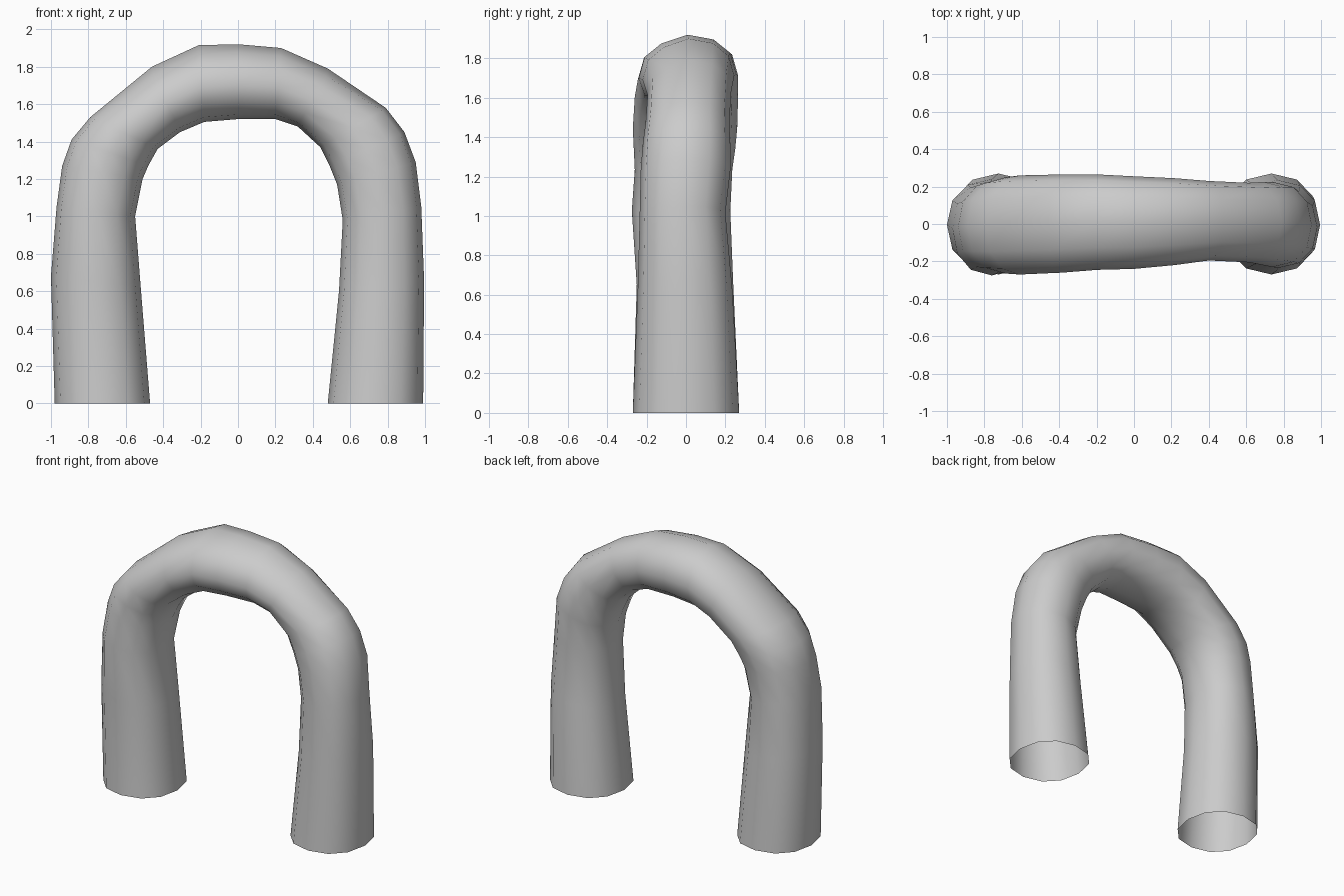
import bpy, bmesh, math

if "Cube" in bpy.data.objects:
    bpy.data.objects.remove(bpy.data.objects["Cube"])

# Rings along the arch: outer (x, z), inner (x, z), front y, back y
RINGS = [
    (-.98, 0, -.47, 0, -.27, .27),
    (-1.0, .68, -.52, .62, -.25, .24),
    (-.97, 1.05, -.55, 1.0, -.275, .225),
    (-.94, 1.27, -.51, 1.2, -.26, .235),
    (-.89, 1.41, -.48, 1.27, -.265, .25),
    (-.79, 1.53, -.43, 1.36, -.27, .26),
    (-.46, 1.80, -.31, 1.45, -.26, .265),
    (-.21, 1.915, -.18, 1.505, -.245, .265),
    (0, 1.92, 0, 1.52, -.24, .255),
    (.23, 1.90, .2, 1.52, -.22, .245),
    (.48, 1.79, .32, 1.48, -.195, .23),
    (.79, 1.58, .44, 1.37, -.205, .22),
    (.89, 1.45, .49, 1.27, -.22, .225),
    (.95, 1.29, .53, 1.17, -.23, .225),
    (.98, 1.05, .56, .98, -.235, .20),
    (.995, .66, .54, .6, -.245, .235),
    (.99, 0, .48, 0, -.27, .27),
]
SIDES = 12


def soft(v, power=0.9):
    # slightly squared-off circle
    return math.copysign(abs(v) ** power, v)


# Arch tube with open feet
bm = bmesh.new()
loops = []
for ox, oz, ix, iz, y0, y1 in RINGS:
    cx, cz, cy = (ox + ix) / 2, (oz + iz) / 2, (y0 + y1) / 2
    loop = []
    for k in range(SIDES):
        a = 2 * math.pi * k / SIDES
        c, s = soft(math.cos(a)), soft(math.sin(a))
        loop.append(bm.verts.new((cx + c * (ox - ix) / 2,
                                  cy + s * (y1 - y0) / 2,
                                  cz + c * (oz - iz) / 2)))
    loops.append(loop)
for a, b in zip(loops, loops[1:]):
    for k in range(SIDES):
        n = (k + 1) % SIDES
        bm.faces.new((a[k], a[n], b[n], b[k]))
# lower the front shoulder of the crown
for loop in loops[6:11]:
    for k in (9, 10, 11):
        loop[k].co.z -= 0.02
bmesh.ops.recalc_face_normals(bm, faces=bm.faces)
for f in bm.faces:
    f.smooth = True

mesh = bpy.data.meshes.new("arch")
bm.to_mesh(mesh)
bm.free()
arch = bpy.data.objects.new("arch", mesh)
bpy.context.collection.objects.link(arch)
